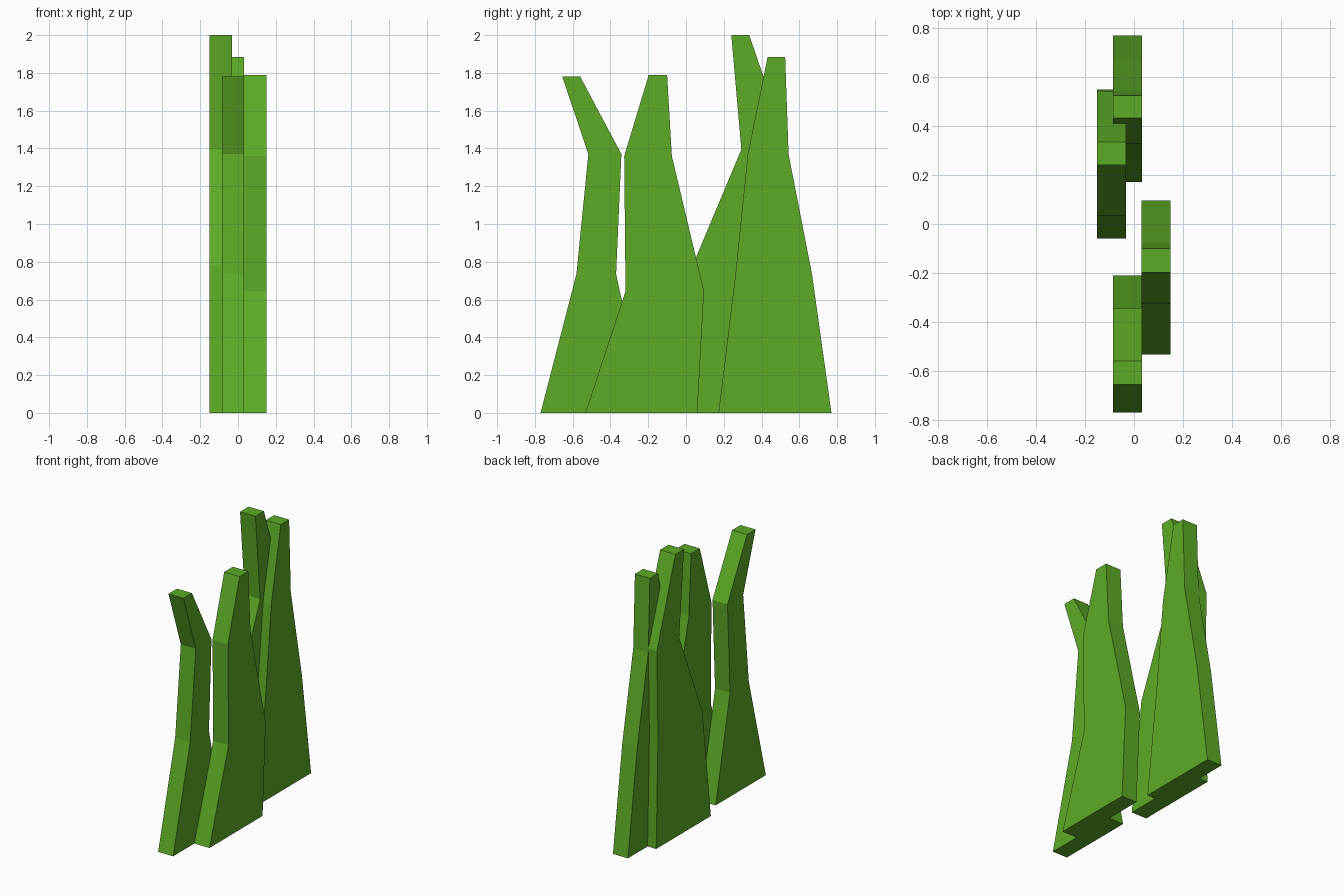
import bpy
import bmesh

cube = bpy.data.objects.get("Cube")
if cube:
    bpy.data.objects.remove(cube, do_unlink=True)

# One flat grass green
green = bpy.data.materials.new("grass green")
green.use_nodes = True
colour = (0.11, 0.41, 0.02, 1)
green.diffuse_color = colour
green.node_tree.nodes["Principled BSDF"].inputs["Base Color"].default_value = colour


def blade(name, x0, x1, rows):
    """Extrude a bent side profile along x; each row is (z, front y, back y)."""
    outline = [(y, z) for z, y, _ in rows] + [(y, z) for z, _, y in reversed(rows)]
    bm = bmesh.new()
    face = bm.faces.new([bm.verts.new((x0, y, z)) for y, z in outline])
    side = bmesh.ops.extrude_face_region(bm, geom=[face])
    moved = [v for v in side["geom"] if isinstance(v, bmesh.types.BMVert)]
    bmesh.ops.translate(bm, verts=moved, vec=(x1 - x0, 0, 0))
    bmesh.ops.recalc_face_normals(bm, faces=bm.faces)
    mesh = bpy.data.meshes.new(name)
    bm.to_mesh(mesh)
    bm.free()
    mesh.materials.append(green)
    obj = bpy.data.objects.new(name, mesh)
    bpy.context.collection.objects.link(obj)


# Four overlapping grass blades, each tapering through two bends
blade("front_blade", -0.085, 0.032,
      [(0, -0.77, -0.21), (0.735, -0.58, -0.37), (1.37, -0.517, -0.342), (1.78, -0.655, -0.56)])
blade("left_blade", 0.03, 0.15,
      [(0, -0.533, 0.06), (0.645, -0.32, 0.095), (1.36, -0.327, -0.075), (1.79, -0.197, -0.1)])
blade("right_blade", -0.152, -0.032,
      [(0, -0.06, 0.55), (0.78, 0.035, 0.53), (1.395, 0.293, 0.542), (2, 0.24, 0.335)])
blade("back_blade", -0.085, 0.032,
      [(0, 0.172, 0.77), (0.735, 0.262, 0.667), (1.37, 0.327, 0.543), (1.885, 0.432, 0.525)])
